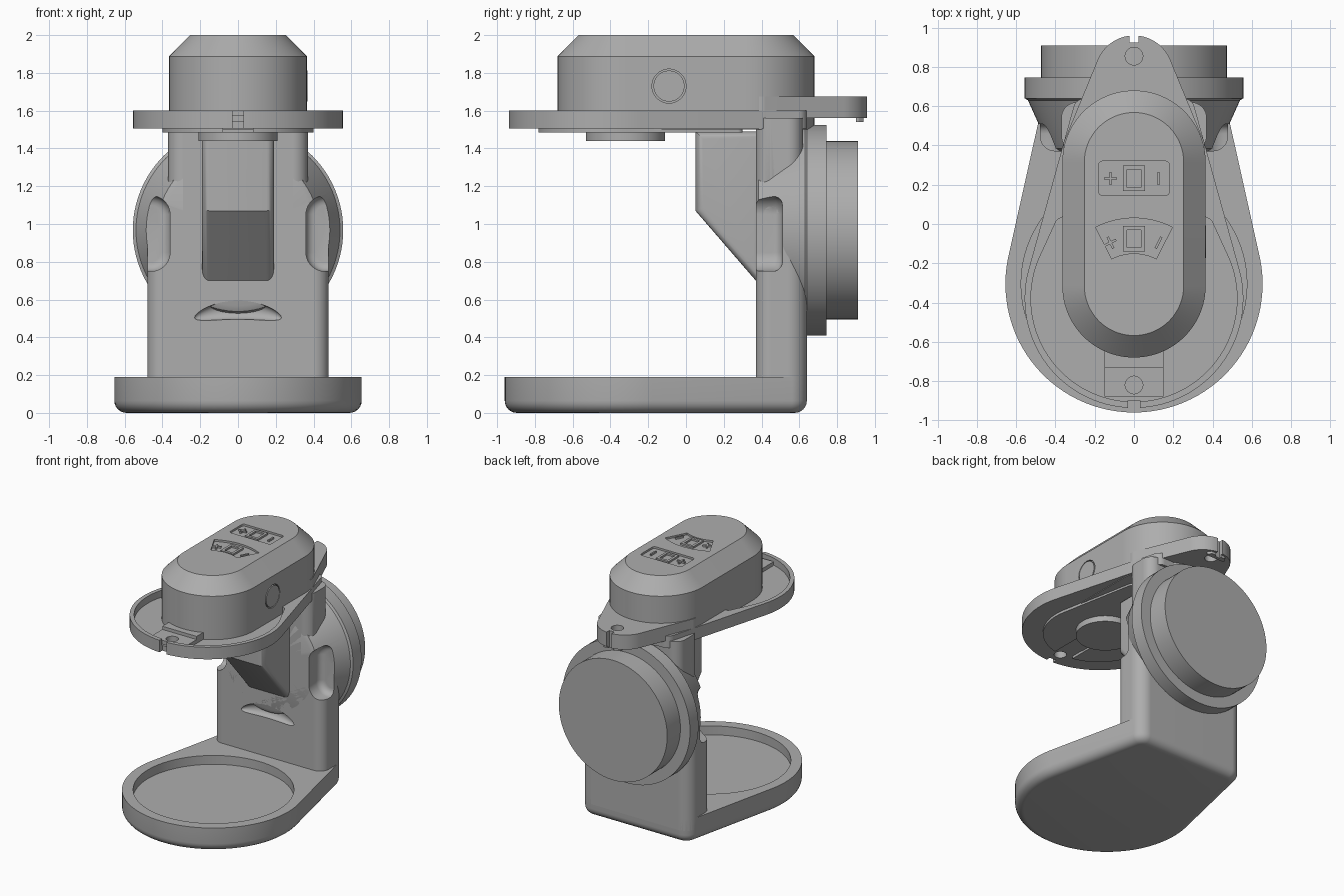
import bpy, bmesh, math
from mathutils import Vector
from mathutils.geometry import convex_hull_2d

cube = bpy.data.objects.get("Cube")
if cube:
    bpy.data.objects.remove(cube, do_unlink=True)

grey = bpy.data.materials.new("plain grey")
grey.use_nodes = True
grey.diffuse_color = (0.42, 0.42, 0.42, 1)
for node in grey.node_tree.nodes:
    if node.type == 'BSDF_PRINCIPLED':
        node.inputs["Base Color"].default_value = grey.diffuse_color


def hull(*circles, n=96):
    """Outline wrapped tightly around circles (x, y, r)."""
    pts = [Vector((x + r * math.cos(2 * math.pi * i / n), y + r * math.sin(2 * math.pi * i / n)))
           for x, y, r in circles for i in range(n)]
    return [pts[i] for i in convex_hull_2d(pts)]


def pair(x, y, r):
    return (x, y, r), (-x, y, r)


def rect(x0, x1, y0, y1):
    return [(x0, y0), (x1, y0), (x1, y1), (x0, y1)]


def finish(bm, name, smooth=True):
    bmesh.ops.remove_doubles(bm, verts=bm.verts, dist=0.0005)
    bmesh.ops.recalc_face_normals(bm, faces=bm.faces)
    mesh = bpy.data.meshes.new(name)
    bm.to_mesh(mesh)
    bm.free()
    mesh.materials.append(grey)
    ob = bpy.data.objects.new(name, mesh)
    bpy.context.collection.objects.link(ob)
    if smooth:
        shade(ob)
    return ob


def activate(ob):
    bpy.ops.object.select_all(action='DESELECT')
    ob.select_set(True)
    bpy.context.view_layer.objects.active = ob


def shade(ob):
    activate(ob)
    bpy.ops.object.shade_smooth_by_angle(angle=math.radians(32))


def prism(name, outline, lo, hi, axis='z', bevel_lo=0, bevel_hi=0, segs=1):
    """Extrude an outline along an axis, optionally bevelling either cap."""
    place = {'z': lambda u, v, w: (u, v, w),
             'y': lambda u, v, w: (u, w, v),
             'x': lambda u, v, w: (w, u, v)}[axis]
    bm = bmesh.new()
    rings = [[bm.verts.new(place(p[0], p[1], w)) for p in outline] for w in (lo, hi)]
    caps = [bm.faces.new(r) for r in rings]
    n = len(outline)
    for i in range(n):
        j = (i + 1) % n
        bm.faces.new((rings[0][i], rings[0][j], rings[1][j], rings[1][i]))
    bmesh.ops.recalc_face_normals(bm, faces=bm.faces)
    jobs = [(list(c.edges), b) for c, b in zip(caps, (bevel_lo, bevel_hi)) if b]
    for edges, width in jobs:
        bmesh.ops.bevel(bm, geom=edges, offset=width, segments=segs, profile=0.5,
                        affect='EDGES', clamp_overlap=False)
    return finish(bm, name)


def cut(ob, *cutters):
    for c in cutters:
        mod = ob.modifiers.new("cut", 'BOOLEAN')
        mod.operation, mod.solver, mod.object = 'DIFFERENCE', 'EXACT', c
        activate(ob)
        bpy.ops.object.modifier_apply(modifier=mod.name)
    shade(ob)


def discard(*obs):
    for ob in obs:
        bpy.data.objects.remove(ob, do_unlink=True)


# Base with rounded underside and round cup recess
back_corners = pair(0.38, 0.54, 0.10)
base = prism("base", hull((0, -0.305, 0.655), *back_corners), 0, 0.19, bevel_lo=0.065, segs=6)
cup = prism("cup_cutter", hull((0, -0.305, 0.575)), 0.12, 0.3)
cut(base, cup)
discard(cup)

# Column: wide lower part and narrower neck
column = prism("column", hull(*pair(0.40, 0.45, 0.08), *back_corners), 0.1, 1.0)
neck = prism("neck", hull(*pair(0.29, 0.45, 0.08), *pair(0.29, 0.54, 0.08)), 0.9, 1.56)

# Rear drum with flared shoulder, spun round the y axis
centre = 0.967
profile = [(0.37, 0), (0.37, 0.40), (0.385, 0.43), (0.63, 0.54), (0.64, 0.557),
           (0.745, 0.557), (0.745, 0.473), (0.91, 0.473), (0.91, 0)]
bm = bmesh.new()
vs = [bm.verts.new((r, y, centre)) for y, r in profile]
es = [bm.edges.new(e) for e in zip(vs, vs[1:])]
bmesh.ops.spin(bm, geom=vs + es, cent=(0, 0, centre), axis=(0, 1, 0),
               angle=2 * math.pi, steps=96)
drum = finish(bm, "rear_drum")

# Finger scoops on both sides
for s in (1, -1):
    scoop = prism("scoop_cutter", hull((s * 0.46, 1.05, 0.10), (s * 0.46, 0.85, 0.10),
                  (s * 0.8, 1.05, 0.10), (s * 0.8, 0.85, 0.10)), 0.2, 0.51, 'y',
                  bevel_hi=0.05, segs=5)
    for part in (column, neck, drum):
        cut(part, scoop)
    discard(scoop)

# Shallow crescent dent on the column front
bm = bmesh.new()
bmesh.ops.create_uvsphere(bm, u_segments=32, v_segments=16, radius=1)
for v in bm.verts:
    v.co = (v.co.x * 0.23, 0.37 + v.co.y * 0.04, 0.545 + v.co.z * 0.05 - 0.04 * v.co.x ** 2)
dent = finish(bm, "dent_cutter")
cut(column, dent)
discard(dent)

# Spout housing with sloped underside and softened front edges
spout = prism("spout_housing", [(0.05, 1.49), (0.05, 1.07), (0.40, 0.665), (0.40, 1.49)],
              -0.19, 0.19, 'x', bevel_lo=0.04, bevel_hi=0.04, segs=5)

# Tray with a rim, front tab, screw hole and notch
tray = prism("tray", hull((0, -0.38, 0.557), *pair(0.31, 0.36, 0.06), *pair(0.25, 0.58, 0.06)),
             1.505, 1.60)
well = prism("well_cutter", hull((0, -0.38, 0.525), *pair(0.37, 0.0, 0.03)), 1.545, 1.7)
cut(tray, well)
discard(well)
tab = prism("front_tab", hull(*pair(0.145, -0.875, 0.005), *pair(0.145, -0.6, 0.005)), 1.52, 1.575)
step = prism("front_tab_step", rect(-0.15, 0.15, -0.73, -0.6), 1.56, 1.60)
hole = prism("hole_cutter", hull((0, -0.82, 0.045), n=32), 1.4, 1.7)
notch = prism("notch_cutter", rect(-0.03, 0.03, -1, -0.9), 1.4, 1.7)
cut(tray, hole, notch)
cut(tab, hole)
discard(hole, notch)

# Plate under the tray with a front slot, and the outlet disc
plate = prism("under_plate", hull((0, -0.39, 0.40), *pair(0.25, 0.27, 0.03)), 1.485, 1.51)
slot = prism("slot_cutter", rect(-0.08, 0.08, -0.9, -0.55), 1.4, 1.6)
cut(plate, slot)
discard(slot)
prism("outlet_disc", hull((0, -0.32, 0.21)), 1.44, 1.50)

# Rear arm with lip, screw hole and notch
arm = prism("rear_arm", hull((0, 0.76, 0.20), *pair(0.30, 0.40, 0.06)), 1.56, 1.675)
lip = prism("rear_lip", hull(*pair(0.07, 0.91, 0.01), *pair(0.055, 0.93, 0.01)), 1.54, 1.57)
hole = prism("hole_cutter", hull((0, 0.855, 0.045), n=32), 1.4, 1.8)
notch = prism("notch_cutter", rect(-0.022, 0.022, 0.925, 1.1), 1.4, 1.8)
cut(arm, hole, notch)
cut(lip, notch)
discard(hole, notch)

# Head housing with chamfered top
head = prism("head", hull((0, -0.315, 0.365), (0, 0.315, 0.365)), 1.50, 2.0, bevel_hi=0.112)

# Two sunken control panels: a rounded rectangle and a fan
panel = prism("panel_cutter", hull(*pair(0.16, 0.165, 0.02), *pair(0.16, 0.30, 0.02), n=24),
              1.985, 2.1)
arc = [math.radians(-27 + 54 * i / 16) for i in range(17)]
fan_outline = ([(0.43 * math.sin(a), 0.43 * math.cos(a) - 0.40) for a in arc]
               + [(0.25 * math.sin(a), 0.25 * math.cos(a) - 0.40) for a in reversed(arc)])
fan = prism("fan_cutter", fan_outline, 1.985, 2.1)
cut(head, panel, fan)
discard(panel, fan)


def bar(name, x, y, length, width, angle):
    """Raised marking inside a panel."""
    ob = prism(name, rect(-length / 2, length / 2, -width / 2, width / 2), 1.98, 1.999)
    ob.location = (x, y, 0)
    ob.rotation_euler.z = math.radians(angle)


for y, tilt in ((0.232, 0), (-0.075, 27)):
    drop = 0.02 if tilt else 0
    for a in (0, 90):
        bar("plus_mark", -0.12, y - drop, 0.065, 0.012, a + tilt)
    bar("minus_mark", 0.125, y - drop, 0.065, 0.012, 90 - tilt)
    for s in (1, -1):
        bar("centre_mark_side", s * 0.045, y, 0.13, 0.02, 90)
        bar("centre_mark_end", 0, y + s * 0.055, 0.09, 0.02, 0)

# Side button with a thin surrounding groove
groove = prism("groove_cutter", hull((-0.09, 1.73, 0.09), n=64), 0.345, 0.5, 'x')
cut(head, groove)
discard(groove)
prism("side_button", hull((-0.09, 1.73, 0.082), n=64), 0.30, 0.367, 'x')
